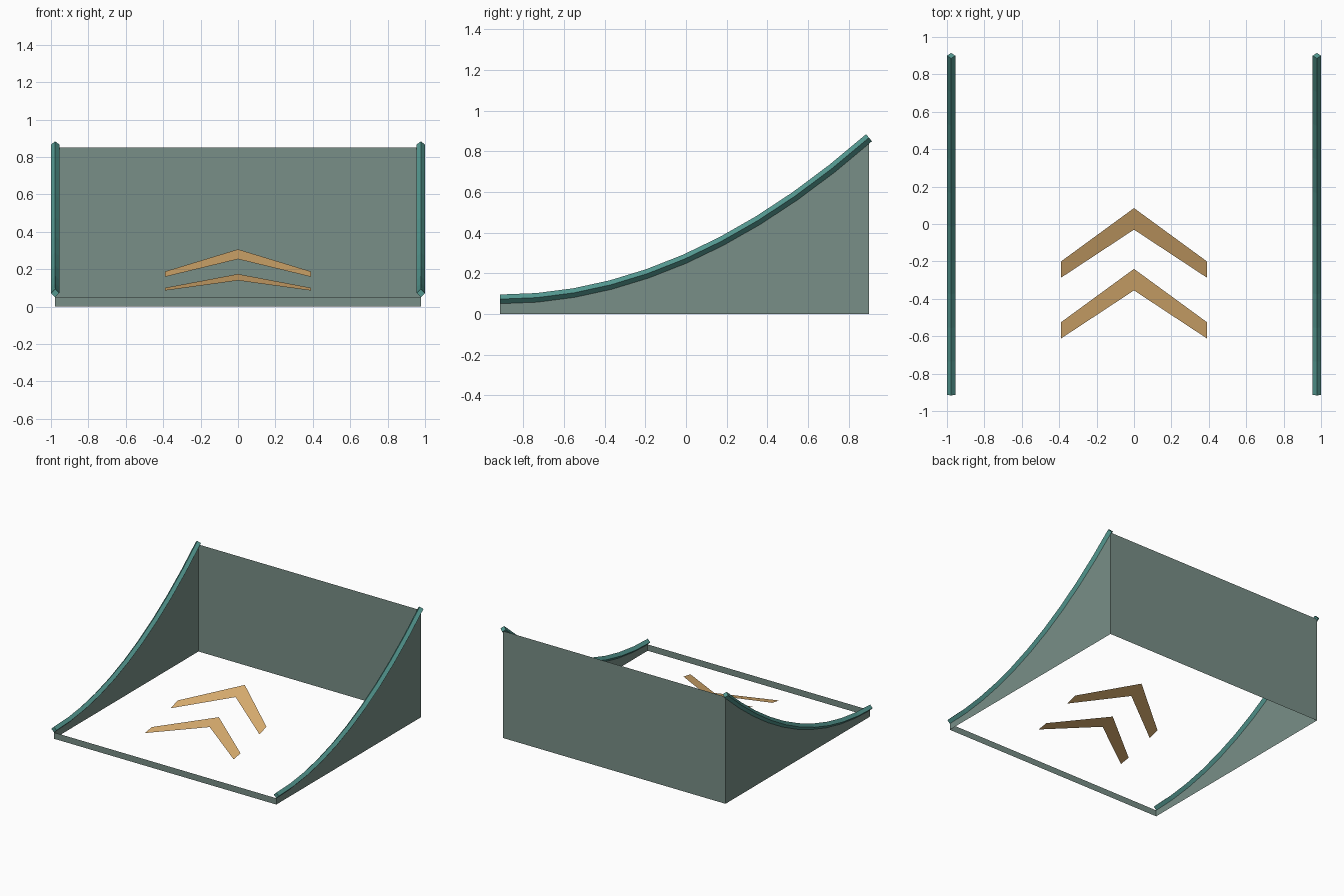
import bpy
import bmesh
from mathutils import Vector

cube = bpy.data.objects.get("Cube")
if cube:
    bpy.data.objects.remove(cube)

FRONT, BACK = -0.915, 0.90
HALF_WIDTH = 0.9775
LOW, RISE = 0.05, 0.80
STEPS = 10
RAIL_RADIUS = 0.0225


def material(name, colour):
    mat = bpy.data.materials.new(name)
    mat.use_nodes = True
    mat.diffuse_color = (*colour, 1)
    mat.node_tree.nodes["Principled BSDF"].inputs["Base Color"].default_value = (*colour, 1)
    return mat


def make_object(name, bm, mat):
    mesh = bpy.data.meshes.new(name)
    bm.to_mesh(mesh)
    bm.free()
    mesh.materials.append(mat)
    obj = bpy.data.objects.new(name, mesh)
    bpy.context.collection.objects.link(obj)
    return obj


def ramp_height(y):
    t = (y - FRONT) / (BACK - FRONT)
    return LOW + RISE * t * t


wall_mat = material("grey green wall", (0.19, 0.275, 0.243))
rail_mat = material("teal rail", (0.09, 0.32, 0.285))
arrow_mat = material("sandy arrow", (0.70, 0.42, 0.16))

stations = [FRONT + (BACK - FRONT) * i / STEPS for i in range(STEPS + 1)]

# Thin open shell: two curved-top sides, low front lip and tall back
bm = bmesh.new()
sides = []
for x in (-HALF_WIDTH, HALF_WIDTH):
    base = [bm.verts.new((x, y, 0)) for y in stations]
    top = [bm.verts.new((x, y, ramp_height(y))) for y in stations]
    sides.append((base, top))
    bm.faces.new([base[0], *top, *reversed(base[1:])])
(base_r, top_r), (base_l, top_l) = sides
for i in (0, -1):
    bm.faces.new((base_r[i], base_l[i], top_l[i], top_r[i]))
bmesh.ops.recalc_face_normals(bm, faces=bm.faces)
make_object("ramp_walls", bm, wall_mat)

# Diamond-section rails swept along the curved edges
path = [Vector((0, y, ramp_height(y) + 0.0225 - 0.006 * i / STEPS))
        for i, y in enumerate(stations)]
for name, x in (("right_rail", -HALF_WIDTH), ("left_rail", HALF_WIDTH)):
    bm = bmesh.new()
    rings = []
    for i, p in enumerate(path):
        tangent = (path[min(i + 1, STEPS)] - path[max(i - 1, 0)]).normalized()
        side = Vector((1, 0, 0))
        up = side.cross(tangent)
        centre = p + side * x
        rings.append([bm.verts.new(centre + d * RAIL_RADIUS)
                      for d in (side, up, -side, -up)])
    for a, b in zip(rings, rings[1:]):
        for k in range(4):
            n = (k + 1) % 4
            bm.faces.new((a[k], a[n], b[n], b[k]))
    bm.faces.new(rings[0])
    bm.faces.new(rings[-1])
    bmesh.ops.recalc_face_normals(bm, faces=bm.faces)
    make_object(name, bm, rail_mat)

# Flat chevrons that follow the slope of the missing deck
for name, tip in (("front_chevron", -0.24), ("rear_chevron", 0.085)):
    bm = bmesh.new()

    def point(x, back_from_tip):
        y = tip - back_from_tip
        return bm.verts.new((x, y, ramp_height(y) + 0.014))

    outer_tip, inner_tip = point(0, 0), point(0, 0.115)
    for x in (-0.39, 0.39):
        bm.faces.new((outer_tip, point(x, 0.285), point(x, 0.372), inner_tip))
    for f in bm.faces:
        f.normal_update()
        if f.normal.z < 0:
            f.normal_flip()
    make_object(name, bm, arrow_mat)
